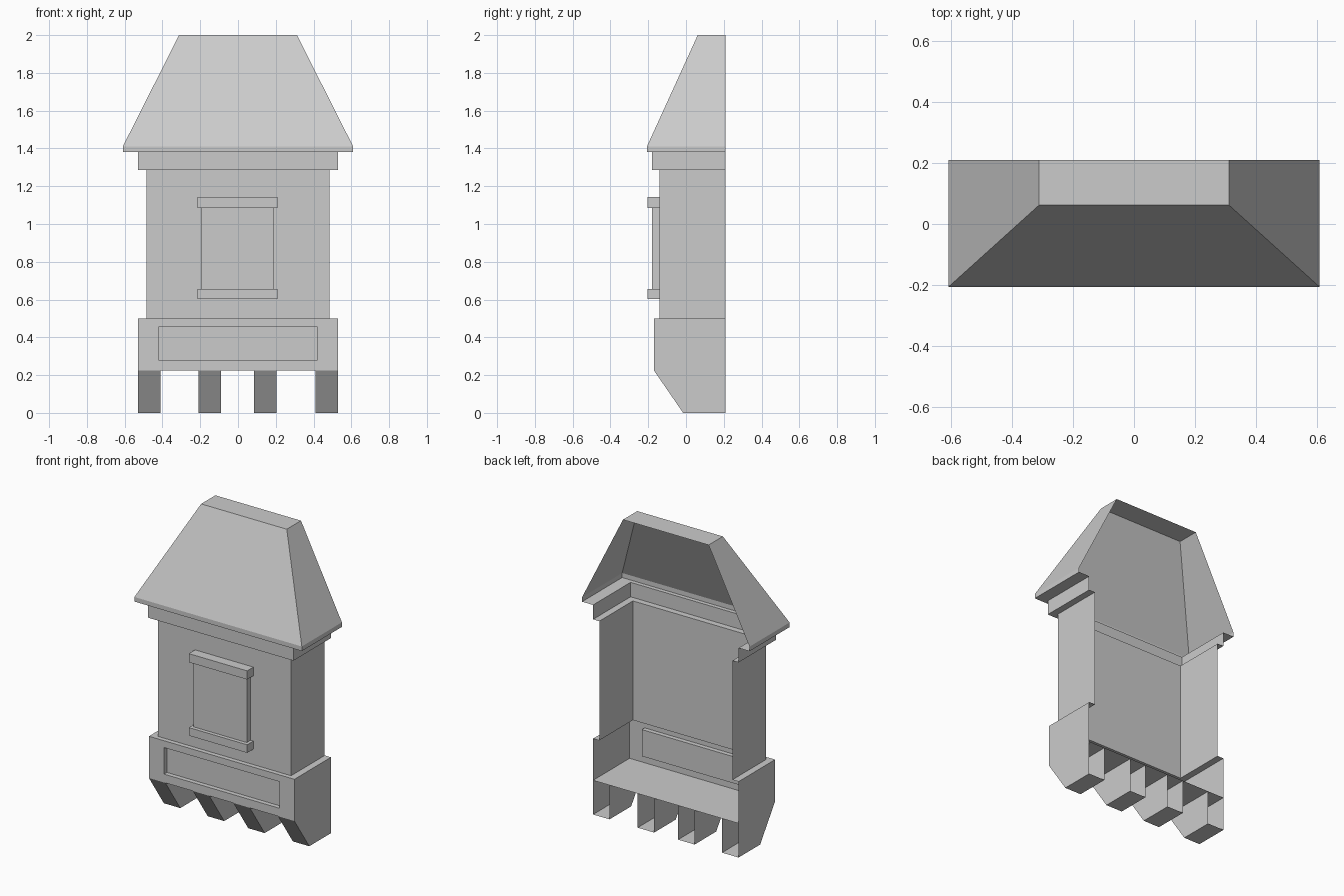
import bpy, bmesh
from math import copysign

if "Cube" in bpy.data.objects:
    bpy.data.objects.remove(bpy.data.objects["Cube"])

BACK = 0.21   # open rear plane that would sit against a building
WALL = -0.14  # front plane of the main wall


def finish(name, bm):
    mesh = bpy.data.meshes.new(name)
    bm.to_mesh(mesh)
    bm.free()
    obj = bpy.data.objects.new(name, mesh)
    bpy.context.collection.objects.link(obj)
    return obj


def shell(name, levels, cap_top=False, cap_bottom=False, panel=None):
    """Open-backed U-shaped loft; levels are (half width, front y, z), top down."""
    bm = bmesh.new()
    rings = [[bm.verts.new(p) for p in
              ((w, BACK, z), (w, y, z), (-w, y, z), (-w, BACK, z))]
             for w, y, z in levels]
    front = None
    for a, b in zip(rings, rings[1:]):
        for i in range(3):
            f = bm.faces.new((a[i], a[i + 1], b[i + 1], b[i]))
            if i == 1:
                front = f
    if cap_top:
        bm.faces.new(rings[0][::-1])
    if cap_bottom:
        bm.faces.new(rings[-1])
    if panel:  # recess a panel into the lowest front face
        w, low, high, depth = panel
        y0 = levels[-1][1]
        for y in (y0, y0 + depth):
            bmesh.ops.inset_individual(bm, faces=[front], thickness=0.01)
            for v in front.verts:
                v.co = (copysign(w, v.co.x), y,
                        high if v.co.z > (low + high) / 2 else low)
    bm.normal_update()
    return finish(name, bm)


def raised_block(name, x0, x1, front, z0, z1):
    """Block standing proud of the wall, with no rear face."""
    bm = bmesh.new()
    bmesh.ops.create_cube(bm, size=1)
    for v in bm.verts:
        v.co = (x1 if v.co.x > 0 else x0,
                WALL if v.co.y > 0 else front,
                z1 if v.co.z > 0 else z0)
    bm.normal_update()
    rear = [f for f in bm.faces if f.normal.y > 0.9]
    bmesh.ops.delete(bm, geom=rear, context='FACES_ONLY')
    return finish(name, bm)


def corbel(name, x0, x1):
    """Hollow bracket with a sloping front."""
    bm = bmesh.new()
    profile = [(BACK, 0.225), (-0.17, 0.225), (-0.015, 0), (BACK, 0)]
    right = [bm.verts.new((x1, y, z)) for y, z in profile]
    left = [bm.verts.new((x0, y, z)) for y, z in profile]
    bm.faces.new(right)
    bm.faces.new(left[::-1])
    for i in (1, 2):
        bm.faces.new((right[i], left[i], left[i + 1], right[i + 1]))
    return finish(name, bm)


# Hipped roof with eave and its underside
shell("roof", [(0.312, 0.062, 2.0), (0.61, -0.207, 1.41),
               (0.61, -0.207, 1.38), (0.53, -0.18, 1.38)], cap_top=True)

# Cornice and main wall
shell("cornice", [(0.53, -0.18, 1.38), (0.53, -0.18, 1.285), (0.485, WALL, 1.285)])
shell("wall", [(0.485, WALL, 1.285), (0.485, WALL, 0.5)])

# Base with recessed panel and floor
shell("base", [(0.485, WALL, 0.5), (0.53, -0.17, 0.5), (0.53, -0.17, 0.225)],
      cap_bottom=True, panel=(0.42, 0.28, 0.455, 0.03))

# Window with lintel and sill
raised_block("window", -0.197, 0.19, -0.18, 0.655, 1.085)
raised_block("lintel", -0.215, 0.21, -0.205, 1.085, 1.142)
raised_block("sill", -0.215, 0.21, -0.205, 0.602, 0.655)

# Row of supporting corbels
for n, (x0, x1) in enumerate([(-0.53, -0.41), (-0.21, -0.09),
                              (0.085, 0.205), (0.41, 0.53)]):
    corbel(f"corbel_{n + 1}", x0, x1)
